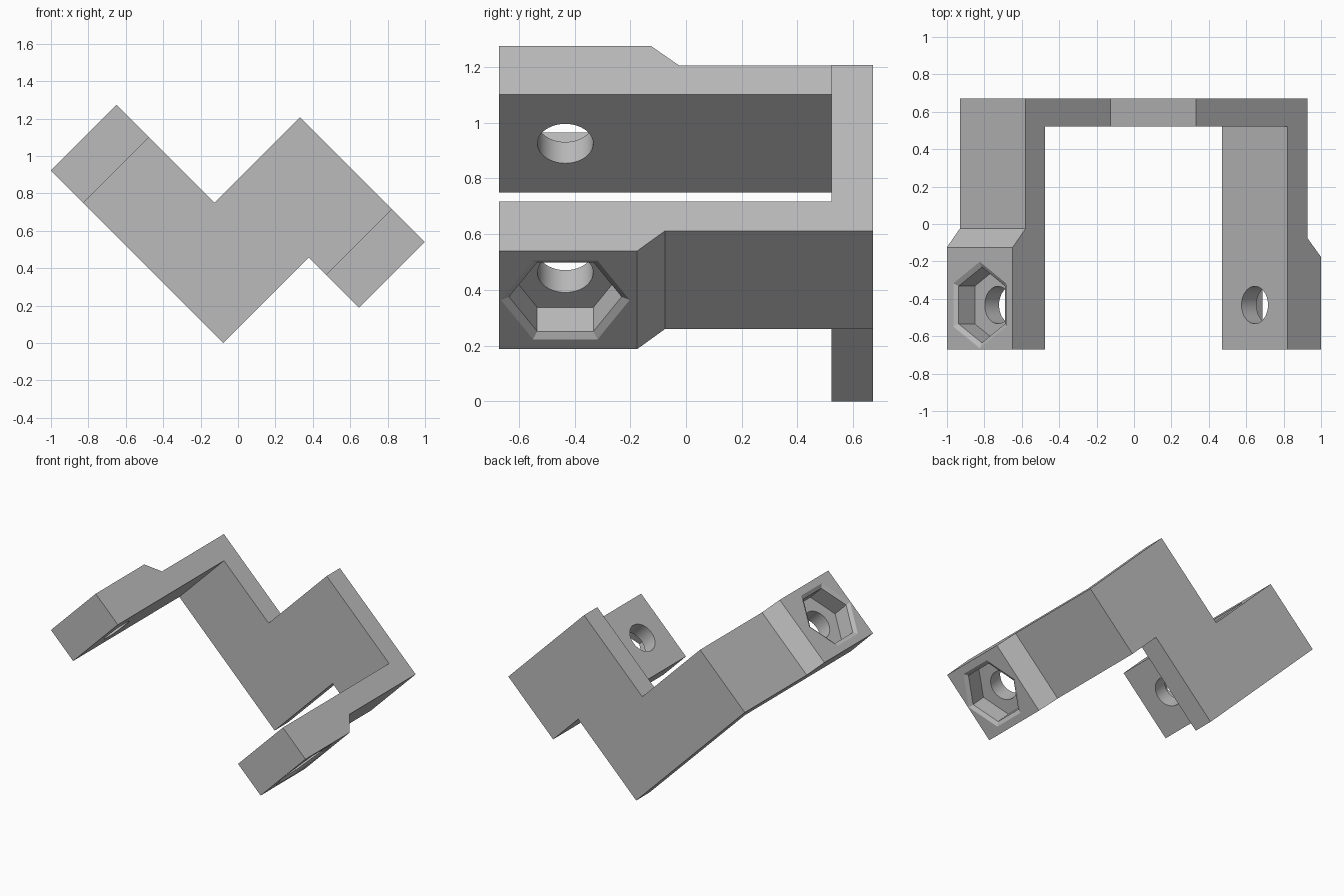
import bpy, bmesh, math

cube = bpy.data.objects.get("Cube")
if cube:
    bpy.data.objects.remove(cube, do_unlink=True)

grey = bpy.data.materials.new("plain_grey")
grey.use_nodes = True
grey.diffuse_color = (0.5, 0.5, 0.5, 1)
grey.node_tree.nodes["Principled BSDF"].inputs["Base Color"].default_value = (0.5, 0.5, 0.5, 1)


def loft(name, rings):
    """Solid skinned through rings that share a point count, capped at both ends."""
    bm = bmesh.new()
    loops = [[bm.verts.new(p) for p in ring] for ring in rings]
    for a, b in zip(loops, loops[1:]):
        for i in range(len(a)):
            j = (i + 1) % len(a)
            bm.faces.new((a[i], a[j], b[j], b[i]))
    bm.faces.new(loops[0])
    bm.faces.new(loops[-1])
    bmesh.ops.recalc_face_normals(bm, faces=bm.faces)
    mesh = bpy.data.meshes.new(name)
    bm.to_mesh(mesh)
    bm.free()
    mesh.materials.append(grey)
    obj = bpy.data.objects.new(name, mesh)
    bpy.context.collection.objects.link(obj)
    return obj


def disc(x, z, radius, sides):
    turn = 2 * math.pi / sides
    return [(x, HOLE_Y + radius * math.cos(i * turn), z + radius * math.sin(i * turn))
            for i in range(sides)]


# Everything is laid out square, then tilted 45 degrees at the end
FRONT, WEB, BACK = -0.67, 0.522, 0.67
HOLE_Y = -0.433
LEFT_Z, RIGHT_Z = (-0.055, 0.442), (0.59, 1.088)

# Stepped back plate
outline = [(-1.262, -0.055), (-0.055, -0.055), (-0.055, 0.59), (0.223, 0.59),
           (0.223, 1.088), (-0.619, 1.088), (-0.619, 0.442), (-1.262, 0.442)]
bracket = loft("clamp_bracket", [[(x, y, z) for x, z in outline] for y in (WEB, BACK)])


# Arms with thickened ends, a hex nut pocket and a bolt hole
def make_arm(name, inner, thin, thick, zs, ramp):
    side = 1 if thick > inner else -1
    profile = [(inner, FRONT), (thick, FRONT), (thick, ramp),
               (thin, ramp + 0.1), (thin, BACK), (inner, BACK)]
    arm = loft(name, [[(x, y, z) for x, y in profile] for z in zs])
    mid = sum(zs) / 2
    pocket = loft(name + "_nut_cutter",
                  [disc(thick - side * d, mid, r, 6)
                   for d, r in ((-0.016, 0.26), (0.016, 0.202), (0.138, 0.202))])
    hole = loft(name + "_bolt_cutter",
                [disc(thick - side * d, mid, 0.1, 40) for d in (0.1, 0.35)])
    return arm, [pocket, hole]


left_step, left_cuts = make_arm("upper_arm", -1.114, -1.262, -1.36, LEFT_Z, -0.125)
right_step, right_cuts = make_arm("lower_arm", 0.074, 0.223, 0.325, RIGHT_Z, -0.175)

# Join the parts and cut the openings
helpers = [left_step, right_step] + left_cuts + right_cuts
for part in helpers:
    part.hide_render = True
    mod = bracket.modifiers.new(part.name, "BOOLEAN")
    mod.object = part
    mod.solver = "EXACT"
    mod.operation = "UNION" if part in (left_step, right_step) else "DIFFERENCE"

bpy.context.view_layer.update()
graph = bpy.context.evaluated_depsgraph_get()
solid = bpy.data.meshes.new_from_object(bracket.evaluated_get(graph))
bracket.modifiers.clear()
bracket.data = solid
for part in helpers:
    bpy.data.objects.remove(part, do_unlink=True)

# Clean the flat seams
bm = bmesh.new()
bm.from_mesh(solid)
bmesh.ops.remove_doubles(bm, verts=bm.verts, dist=0.0002)
bmesh.ops.dissolve_limit(bm, angle_limit=math.radians(1), verts=bm.verts, edges=bm.edges)
bm.to_mesh(solid)
bm.free()
solid.materials.clear()
solid.materials.append(grey)

# Tilt into place, smoothing only the bolt holes
bracket.rotation_euler.y = math.radians(45)
bpy.ops.object.select_all(action="DESELECT")
bracket.select_set(True)
bpy.context.view_layer.objects.active = bracket
bpy.ops.object.transform_apply(location=False, rotation=True, scale=False)
bpy.ops.object.shade_smooth_by_angle(angle=math.radians(20))
